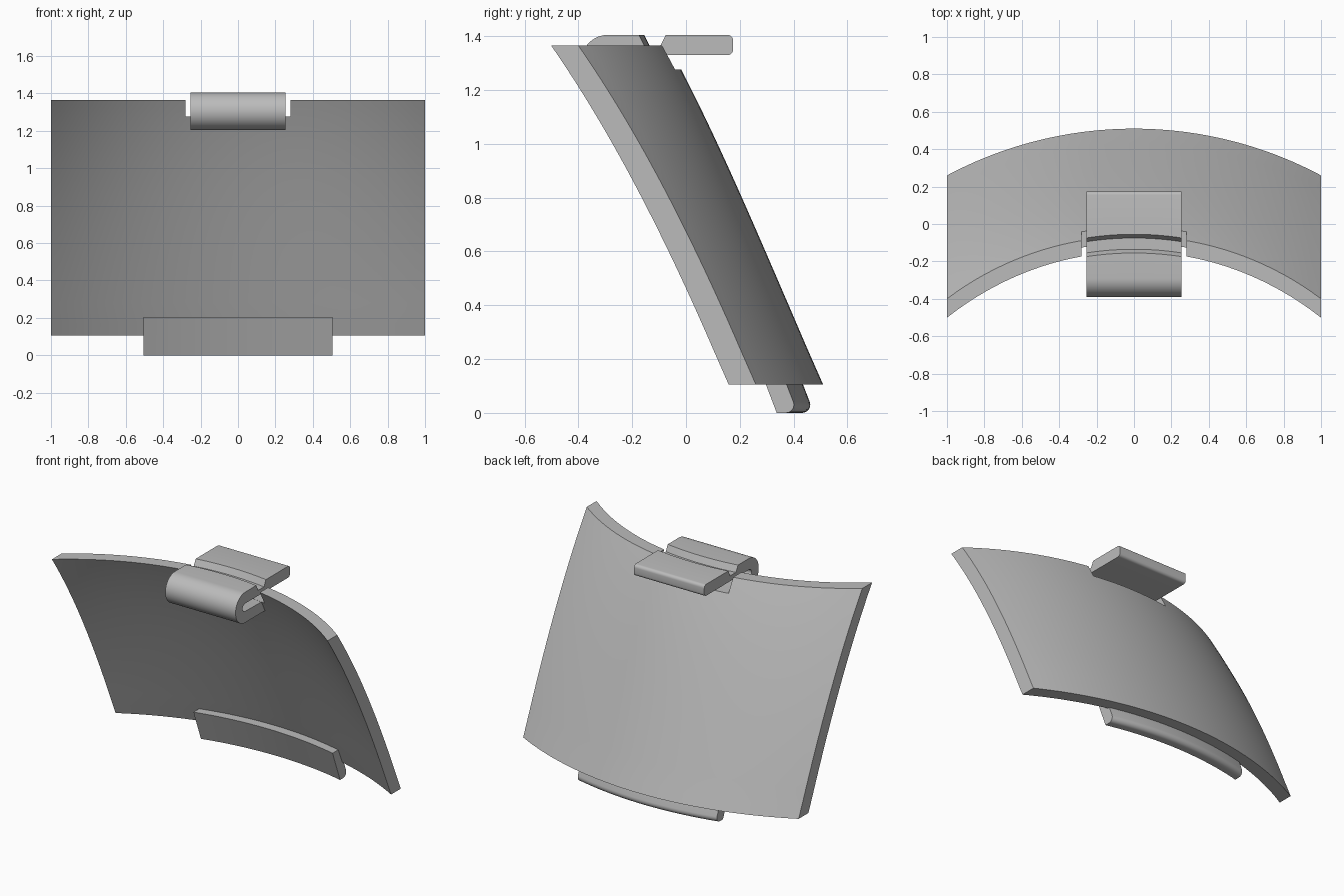
import bpy, bmesh, math

if "Cube" in bpy.data.objects:
    bpy.data.objects.remove(bpy.data.objects["Cube"], do_unlink=True)

gray = bpy.data.materials.new("plain_gray")
gray.use_nodes = True
COLOR = (0.5, 0.5, 0.5, 1)
gray.diffuse_color = COLOR
gray.node_tree.nodes["Principled BSDF"].inputs["Base Color"].default_value = COLOR

BOTTOM, TOP, KNEE = 0.105, 1.365, 0.234
NOTCH_X, NOTCH_Z = 0.28, 1.277


def finish(name, bm):
    bmesh.ops.recalc_face_normals(bm, faces=bm.faces)
    mesh = bpy.data.meshes.new(name)
    bm.to_mesh(mesh)
    bm.free()
    mesh.materials.append(gray)
    ob = bpy.data.objects.new(name, mesh)
    bpy.context.collection.objects.link(ob)
    bpy.ops.object.select_all(action='DESELECT')
    ob.select_set(True)
    bpy.context.view_layer.objects.active = ob
    bpy.ops.object.shade_smooth_by_angle(angle=math.radians(30))
    return ob


def sag(x, depth):
    """Drop of a circular arc that falls by depth at x = 1."""
    r = (1 + depth * depth) / (2 * depth)
    return r - math.sqrt(r * r - x * x)


def outer_y(x, z):
    """Back surface of the panel: straight skirt, then curving forward."""
    if z < KNEE:
        return 0.453 + 0.44 * (KNEE - z) - sag(x, 0.25)
    t = (z - KNEE) / (TOP - KNEE)
    return 0.453 - 0.486 * t - 0.032 * t ** 4 - sag(x, 0.25 + 0.085 * t * t)


def inner_y(x, z):
    return outer_y(x, z) - 0.083 - 0.018 * x * x


def spread(a, b, n):
    return [a + (b - a) * i / n for i in range(n)]


def loft(name, profile, half_width, bend, steps=24):
    """Sweep a (y, z) profile along x, bending each point by a rule."""
    bm = bmesh.new()
    rings = []
    for x in spread(-half_width, half_width, steps) + [half_width]:
        rings.append([bm.verts.new((x, y - bend(x, y), z)) for y, z in profile])
    n = len(profile)
    for a, b in zip(rings, rings[1:]):
        for i in range(n):
            j = (i + 1) % n
            bm.faces.new((a[i], a[j], b[j], b[i]))
    bm.faces.new(rings[0])
    bm.faces.new(rings[-1])
    return finish(name, bm)


def arc(cy, cz, r, start, end, n):
    angles = spread(start, end, n) + [end]
    return [(cy + r * math.cos(math.radians(a)), cz + r * math.sin(math.radians(a)))
            for a in angles]


# Curved panel with a notch in the middle of its top edge
xs = spread(-1, -NOTCH_X, 14) + spread(-NOTCH_X, NOTCH_X, 12) + spread(NOTCH_X, 1, 14) + [1]
zs = spread(BOTTOM, KNEE, 2) + spread(KNEE, NOTCH_Z, 22) + spread(NOTCH_Z, TOP, 3) + [TOP]
bm = bmesh.new()
grids = [[[bm.verts.new((x, f(x, z), z)) for z in zs] for x in xs] for f in (outer_y, inner_y)]
partner = {}
for col_a, col_b in zip(*grids):
    partner.update(zip(col_a, col_b))
for i in range(len(xs) - 1):
    for k in range(len(zs) - 1):
        mid_x, mid_z = (xs[i] + xs[i + 1]) / 2, (zs[k] + zs[k + 1]) / 2
        if abs(mid_x) < NOTCH_X and mid_z > NOTCH_Z:
            continue
        for g in grids:
            bm.faces.new((g[i][k], g[i + 1][k], g[i + 1][k + 1], g[i][k + 1]))
for e in [e for e in bm.edges if e.is_boundary and e.verts[0] in partner]:
    a, b = e.verts
    bm.faces.new((a, b, partner[b], partner[a]))
bmesh.ops.delete(bm, geom=[v for v in bm.verts if not v.link_faces], context='VERTS')
finish("curved_panel", bm)

# Bottom lip, following the inner face, with a rounded lower back edge
lip = [(0.32, 0.205), (0.398, 0)] + arc(0.432, 0.03, 0.03, -90, 20, 6) + [(0.435, 0.105), (0.395, 0.205)]
loft("bottom_lip", lip, 0.505, lambda x, y: sag(x, 0.25))

# Top clip: rear tab, chamfered groove, looped hook and lower leg
clip = arc(0.155, 1.35, 0.02, -90, 0, 5) + arc(0.155, 1.385, 0.02, 0, 90, 5)
clip += [(-0.055, 1.405), (-0.075, TOP), (-0.135, TOP), (-0.155, 1.405)]
clip += arc(-0.29, 1.305, 0.1, 90, 270, 20)
clip += [(-0.05, 1.205), (-0.05, 1.275)]
clip += arc(-0.29, 1.305, 0.026, 270, 90, 12)
loft("top_clip", clip, 0.255, lambda x, y: sag(x, 0.335) if -0.2 < y < 0 else 0)
